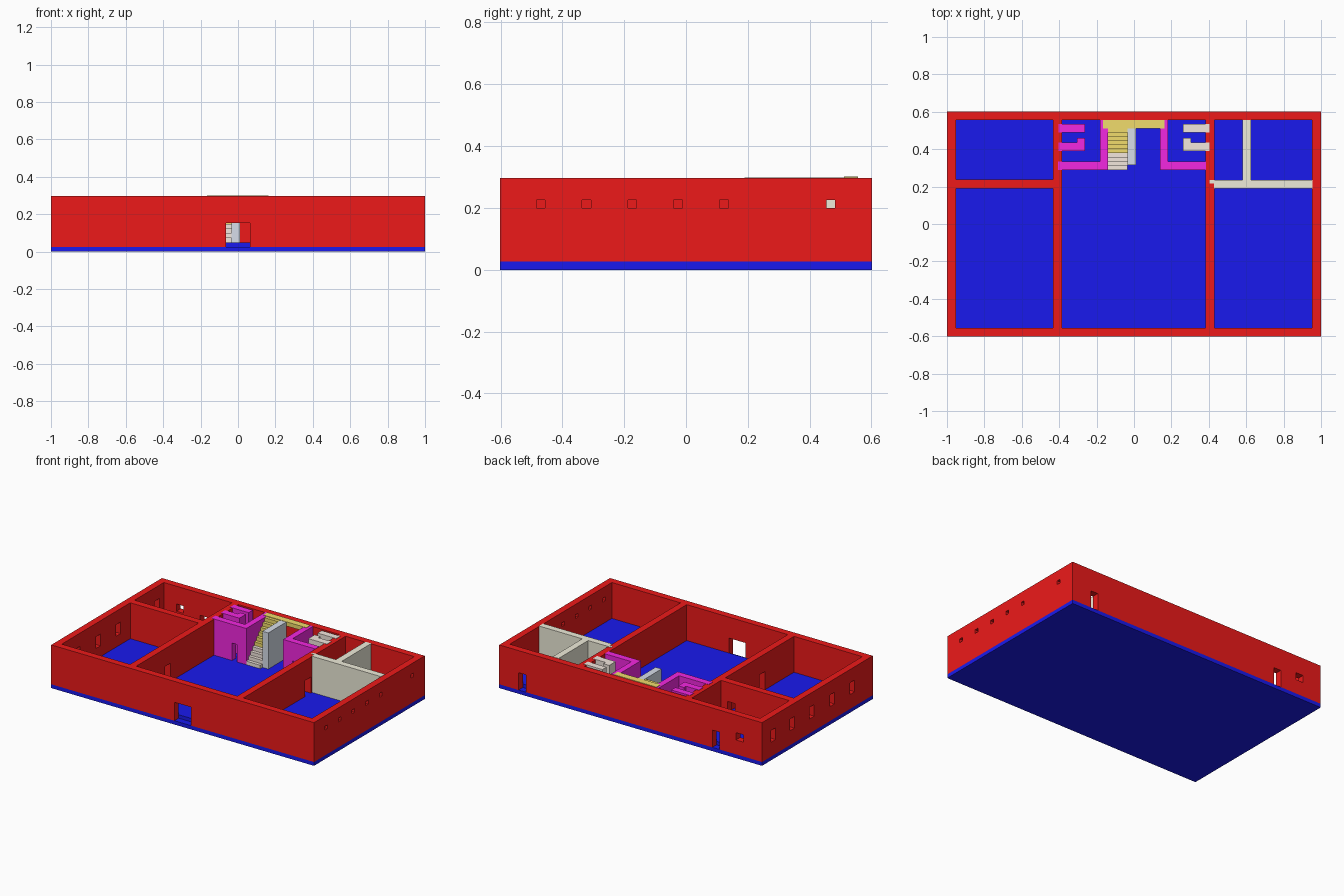
import bpy, bmesh
from mathutils import Vector

if "Cube" in bpy.data.objects:
    bpy.data.objects.remove(bpy.data.objects["Cube"])


def material(name, rgb):
    m = bpy.data.materials.new(name)
    m.diffuse_color = (*rgb, 1)
    m.use_nodes = True
    m.node_tree.nodes["Principled BSDF"].inputs["Base Color"].default_value = m.diffuse_color
    return m


RED = material("red", (0.85, 0.01, 0.01))
BLUE = material("blue", (0.01, 0.01, 0.85))
PINK = material("magenta", (0.9, 0.02, 0.75))
CREAM = material("cream", (0.86, 0.84, 0.7))
BEIGE = material("beige", (0.9, 0.8, 0.73))
GOLD = material("gold", (0.88, 0.72, 0.15))
GREY = material("blue_grey", (0.68, 0.73, 0.82))

BASE, FLOOR, TOP = 0.026, 0.05, 0.297


def finish(name, bm, mat):
    bmesh.ops.recalc_face_normals(bm, faces=bm.faces)
    me = bpy.data.meshes.new(name)
    bm.to_mesh(me)
    bm.free()
    me.materials.append(mat)
    ob = bpy.data.objects.new(name, me)
    bpy.context.collection.objects.link(ob)
    return ob


def box(name, mat, x, y, z):
    return wall(name, mat, 'x', x, y, z)


def wall(name, mat, axis, span, depth, z=(BASE, TOP), holes=()):
    """Solid wall along an axis; holes are (centre, width, z0, z1)."""
    rects = [(c - w / 2, c + w / 2, z0, z1) for c, w, z0, z1 in holes]
    us = sorted({*span, *(v for r in rects for v in r[:2])})
    zs = sorted({*z, *(v for r in rects for v in r[2:])})
    bm = bmesh.new()
    cache = {}

    def vert(u, h):
        if (u, h) not in cache:
            co = (u, depth[0], h) if axis == 'x' else (depth[0], u, h)
            cache[u, h] = bm.verts.new(co)
        return cache[u, h]

    for a, b in zip(us, us[1:]):
        for c, d in zip(zs, zs[1:]):
            mu, mz = (a + b) / 2, (c + d) / 2
            if not any(r[0] < mu < r[1] and r[2] < mz < r[3] for r in rects):
                bm.faces.new([vert(a, c), vert(b, c), vert(b, d), vert(a, d)])
    t = depth[1] - depth[0]
    new = bmesh.ops.extrude_face_region(bm, geom=bm.faces[:], use_keep_orig=True)["geom"]
    shift = Vector((0, t, 0)) if axis == 'x' else Vector((t, 0, 0))
    bmesh.ops.translate(bm, vec=shift, verts=[v for v in new if isinstance(v, bmesh.types.BMVert)])
    return finish(name, bm, mat)


# floor slab and raised interior floor
box("floor_slab", BLUE, (-1, 1), (-0.602, 0.602), (0, BASE))
box("interior_floor", BLUE, (-0.955, 0.955), (-0.556, 0.556), (0.01, FLOOR))

# outer walls with doors and windows
wall("front_wall", RED, 'x', (-1, 1), (-0.602, -0.555),
     holes=[(0, 0.126, BASE, 0.153)])
wall("back_wall", RED, 'x', (-1, 1), (0.555, 0.602),
     holes=[(0.825, 0.056, BASE, 0.145), (-0.65, 0.056, BASE, 0.145),
            (-0.83, 0.055, 0.125, 0.175)])
wall("right_wall", RED, 'y', (-0.555, 0.555), (0.953, 1),
     holes=[(y, 0.028, 0.2, 0.226) for y in (-0.47, -0.322, -0.174, -0.026, 0.123, 0.468)])
wall("left_wall", RED, 'y', (-0.555, 0.555), (-1, -0.953),
     holes=[(y, 0.05, 0.125, 0.205) for y in (0.48, 0.275, 0.06, -0.16, -0.38)])

# red inner walls
wall("inner_wall_left", RED, 'y', (-0.555, 0.555), (-0.433, -0.386),
     holes=[(-0.21, 0.06, BASE, 0.175)])
wall("inner_wall_right", RED, 'y', (-0.555, 0.555), (0.383, 0.43),
     holes=[(0.145, 0.065, BASE, 0.16)])
wall("cross_wall_left", RED, 'x', (-0.953, -0.433), (0.19, 0.237),
     holes=[(-0.51, 0.06, BASE, 0.165)])

# cream partitions of the right rooms
ACC = (FLOOR - 0.01, TOP + 0.002)
wall("cross_wall_right", CREAM, 'x', (0.428, 0.955), (0.19, 0.235), ACC)
box("cross_wall_tab", CREAM, (0.405, 0.43), (0.217, 0.235), ACC)
box("store_partition", CREAM, (0.58, 0.625), (0.234, 0.557), ACC)

# washrooms on both sides of the stair, with cubicle partitions
for s, side, mat in ((-1, "left", PINK), (1, "right", BEIGE)):
    def mx(a, b):
        return tuple(sorted((s * a, s * b)))
    wall("washroom_front_" + side, PINK, 'x', mx(0.14, 0.406 if s < 0 else 0.385),
         (0.29, 0.335), ACC, holes=[(s * 0.23, 0.036, ACC[0], 0.17)])
    box("washroom_side_" + side, PINK, mx(0.14, 0.182), (0.334, 0.557), ACC)
    box("cubicle_rear_" + side, mat, mx(0.262, 0.404), (0.49, 0.535), ACC)
    box("cubicle_front_" + side, mat, mx(0.262, 0.404), (0.39, 0.437), ACC)
    box("cubicle_return_" + side, mat, mx(0.262, 0.306), (0.436, 0.46), ACC)

# stair: four beige steps, then gold ones up to the landing
N, Y0, Y1 = 10, 0.29, 0.512
run, rise = (Y1 - Y0) / N, (TOP - FLOOR) / N
for i in range(N):
    box(f"step_{i + 1}", BEIGE if i < 4 else GOLD, (-0.14, -0.034),
        (Y0 + i * run, Y0 + (i + 1) * run), (FLOOR - 0.01, FLOOR + (i + 1) * rise))
box("stair_landing", GOLD, (-0.165, 0.162), (0.511, 0.557), (0.272, TOP + 0.004))
box("stair_side_wall", GREY, (-0.035, 0.01), (0.315, 0.511), ACC)
